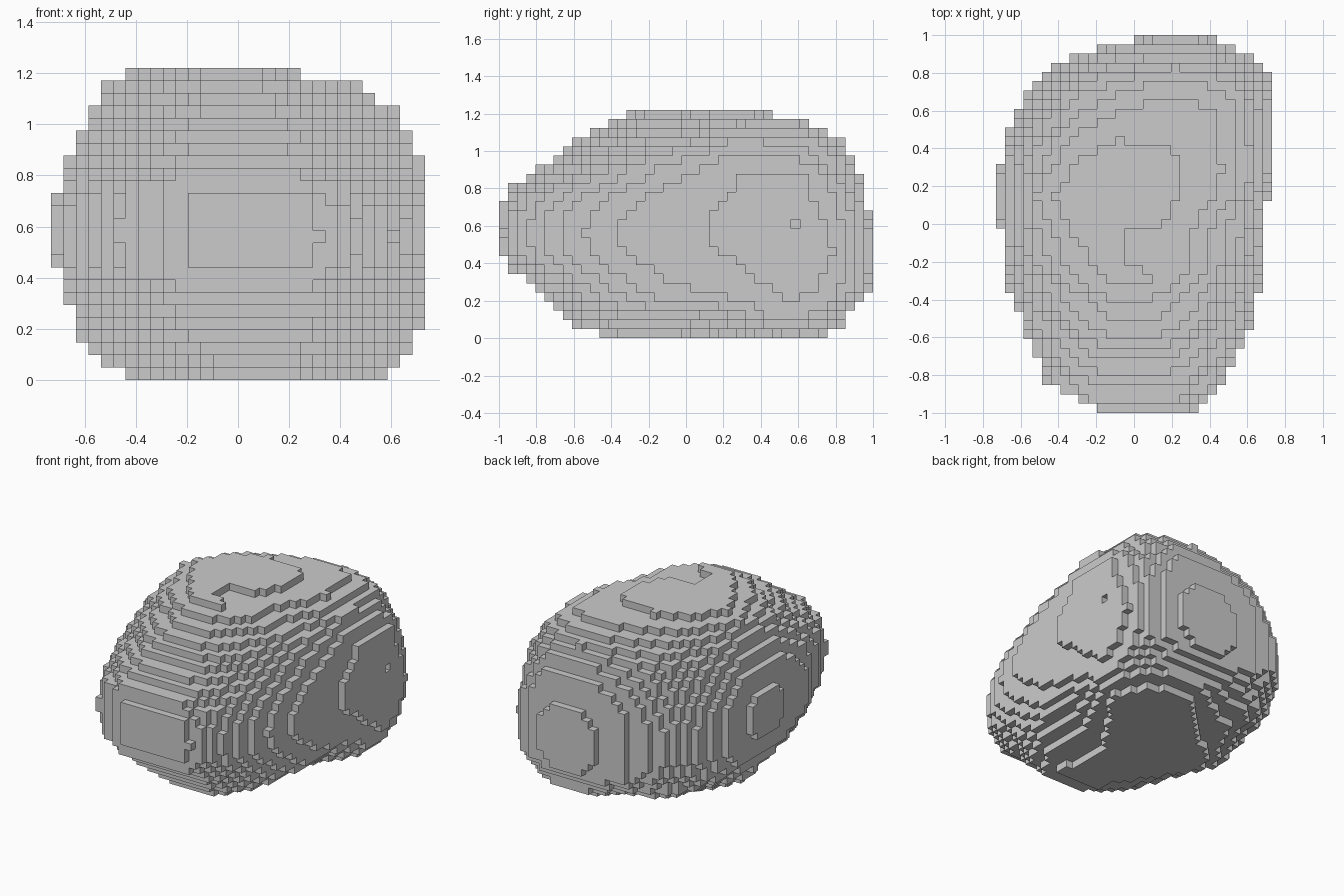
import bpy
import bmesh
from math import atan2, hypot, pi, sqrt

cube = bpy.data.objects.get("Cube")
if cube:
    bpy.data.objects.remove(cube, do_unlink=True)

# Voxel grid
SIZE = (30, 41, 25)
CELL = 2 / SIZE[1]
ORIGIN = (-SIZE[0] * CELL / 2, -1, 0)
OTHER_AXES = ((1, 2), (0, 2), (0, 1))

# Outlines of the rock across each axis
SIDE_OUTLINE = [
    (-.45, .02), (.75, .02), (.84, .07), (.89, .17), (.93, .22), (.98, .27),
    (.98, .66), (.93, .86), (.89, 1), (.79, 1.1), (.64, 1.15), (.5, 1.2),
    (-.31, 1.2), (-.4, 1.15), (-.6, 1.05), (-.7, .96), (-.79, .9), (-.94, .8),
    (-.98, .71), (-.98, .42), (-.93, .36), (-.82, .27), (-.72, .18), (-.61, .08),
]
FRONT_OUTLINE = [
    (-.43, .02), (.57, .02), (.62, .07), (.67, .11), (.71, .22), (.71, .86),
    (.66, .96), (.61, 1.05), (.57, 1.1), (.47, 1.15), (.23, 1.2), (-.43, 1.2),
    (-.53, 1.15), (-.53, 1.1), (-.58, 1.03), (-.62, .95), (-.67, .86),
    (-.71, .71), (-.71, .46), (-.67, .32), (-.62, .17), (-.53, .07),
]
TOP_OUTLINE = [
    (-.2, -.98), (.34, -.98), (.46, -.87), (.56, -.76), (.62, -.65), (.67, -.32),
    (.71, .13), (.71, .8), (.66, .87), (.55, .93), (.43, .98), (0, .98),
    (-.3, .9), (-.48, .81), (-.6, .66), (-.66, .5), (-.71, .32), (-.71, 0),
    (-.66, -.36), (-.56, -.6), (-.46, -.84), (-.3, -.92),
]
OUTLINES = (SIDE_OUTLINE, FRONT_OUTLINE, TOP_OUTLINE)


def octagon(a0, a1, b0, b1, cut):
    """A rectangle with its corners cut off."""
    return [(a0 + cut, b0), (a1 - cut, b0), (a1, b0 + cut), (a1, b1 - cut),
            (a1 - cut, b1), (a0 + cut, b1), (a0, b1 - cut), (a0, b0 + cut)]


# Flat patch at the crown of each side
LEFT_FLAT = [(.13, .52), (.54, .2), (.66, .2), (.8, .36), (.8, .7), (.63, .88),
             (.27, .88), (.27, .78), (.13, .62)]
RIGHT_FLAT = octagon(-.02, .32, .44, .73, .08)
FRONT_FLAT = octagon(-.2, .34, .44, .73, .06)
BACK_FLAT = octagon(0, .43, .25, .68, .12)
TOP_FLAT = [(-.2, -.32), (.2, -.3), (.24, -.1), (.24, .2), (.2, .38), (-.2, .45),
            (-.26, .51), (-.34, .51), (-.44, .4), (-.44, .05), (-.35, -.1)]
BOTTOM_FLAT = [(-.2, -.46), (.3, -.46), (.5, -.1), (.59, .2), (.59, .5), (.4, .76),
               (.05, .76), (-.3, .55), (-.44, .35), (-.44, .1), (-.4, -.2)]

# Domes: axis, sign, crown position, flat patch, and the drop from the crown to
# the outline in eight directions, turning from +a towards +b of the other axes
HALF = SIZE[0] * CELL / 2
DOMES = [
    (0, 1, HALF, LEFT_FLAT, (.42, .42, .45, .95, .5, .75, .25, .5)),
    (0, -1, HALF, RIGHT_FLAT, (.8, 1, .4, .85, .55, .9, .4, 1)),
    (1, -1, 1, FRONT_FLAT, (1.1, 1.2, .8, 1.3, 1.1, 1.2, .65, 1.1)),
    (1, 1, 1, BACK_FLAT, (.33, .55, .55, 1, .75, 1, .35, .55)),
    (2, 1, SIZE[2] * CELL, TOP_FLAT, (.4, .45, .5, .65, .5, .8, .55, .65)),
    (2, -1, 0, BOTTOM_FLAT, (.25, .45, .3, .6, .5, .7, .45, .5)),
]


def centre_of(axis, index):
    return ORIGIN[axis] + (index + .5) * CELL


def reach(polygon, ca, cb, da, db):
    """Distance from a centre to the polygon's edge in a given direction."""
    best = 0
    pa, pb = polygon[-1]
    for qa, qb in polygon:
        ea, eb = qa - pa, qb - pb
        cross = da * eb - db * ea
        if abs(cross) > 1e-9:
            distance = ((pa - ca) * eb - (pb - cb) * ea) / cross
            along = ((pa - ca) * db - (pb - cb) * da) / cross
            if -1e-6 <= along <= 1 + 1e-6:
                best = max(best, distance)
        pa, pb = qa, qb
    return best


def dome_height(dome, a, b):
    """Highest cell centre the dome allows, or None outside the outline."""
    axis, sign, crown, flat, drops = dome
    ca = sum(p[0] for p in flat) / len(flat)
    cb = sum(p[1] for p in flat) / len(flat)
    radius = max(hypot(a - ca, b - cb), 1e-6)
    da, db = (a - ca) / radius, (b - cb) / radius
    inner = reach(flat, ca, cb, da, db)
    outer = reach(OUTLINES[axis], ca, cb, da, db)
    if radius > outer:
        return None
    t = max(0, radius - inner) / max(outer + CELL / 2 - inner, CELL / 2)
    turn = (atan2(db, da) / (pi / 4)) % 8
    step = int(turn) % 8
    drop = drops[step] + (drops[(step + 1) % 8] - drops[step]) * (turn % 1)
    return crown - CELL / 2 - drop * (1 - sqrt(max(0, 1 - t * t))) + 1e-4


# Start from the full block and trim it with each dome
filled = {(i, j, k) for i in range(SIZE[0]) for j in range(SIZE[1]) for k in range(SIZE[2])}
for dome in DOMES:
    axis, sign = dome[:2]
    u, v = OTHER_AXES[axis]
    limits = {(m, n): dome_height(dome, centre_of(u, m), centre_of(v, n))
              for m in range(SIZE[u]) for n in range(SIZE[v])}
    kept = set()
    for cell in filled:
        limit = limits[cell[u], cell[v]]
        if limit is not None and sign * centre_of(axis, cell[axis]) <= limit:
            kept.add(cell)
    filled = kept


def is_chip(cell):
    """Small chips missing from the top and from the side."""
    x, y, z = (centre_of(axis, cell[axis]) for axis in range(3))
    top_notch = cell[2] == SIZE[2] - 1 and -.05 < x and -.22 < y < -.02
    side_hole = cell[0] == SIZE[0] - 1 and cell[2] == 12 and .55 < y < .61
    return top_notch or side_hole


filled = {cell for cell in filled if not is_chip(cell)}

# Skin the filled cells with their exposed square faces
bm = bmesh.new()
corners = {}


def corner(key):
    if key not in corners:
        corners[key] = bm.verts.new([o + n * CELL for o, n in zip(ORIGIN, key)])
    return corners[key]


for cell in sorted(filled):
    for axis in range(3):
        for side in (0, 1):
            neighbour = list(cell)
            neighbour[axis] += 2 * side - 1
            if tuple(neighbour) in filled:
                continue
            loop = []
            for a, b in ((0, 0), (1, 0), (1, 1), (0, 1)):
                key = list(cell)
                key[axis] += side
                key[(axis + 1) % 3] += a
                key[(axis + 2) % 3] += b
                loop.append(corner(tuple(key)))
            bm.faces.new(loop if side else loop[::-1])

mesh = bpy.data.meshes.new("rock")
bm.to_mesh(mesh)
bm.free()
rock = bpy.data.objects.new("rock", mesh)
bpy.context.collection.objects.link(rock)

# Stone colour
stone = bpy.data.materials.new("stone_grey")
stone.use_nodes = True
grey = (.6, .6, .6, 1)
stone.diffuse_color = grey
shader = next(n for n in stone.node_tree.nodes if n.type == 'BSDF_PRINCIPLED')
shader.inputs["Base Color"].default_value = grey
mesh.materials.append(stone)
